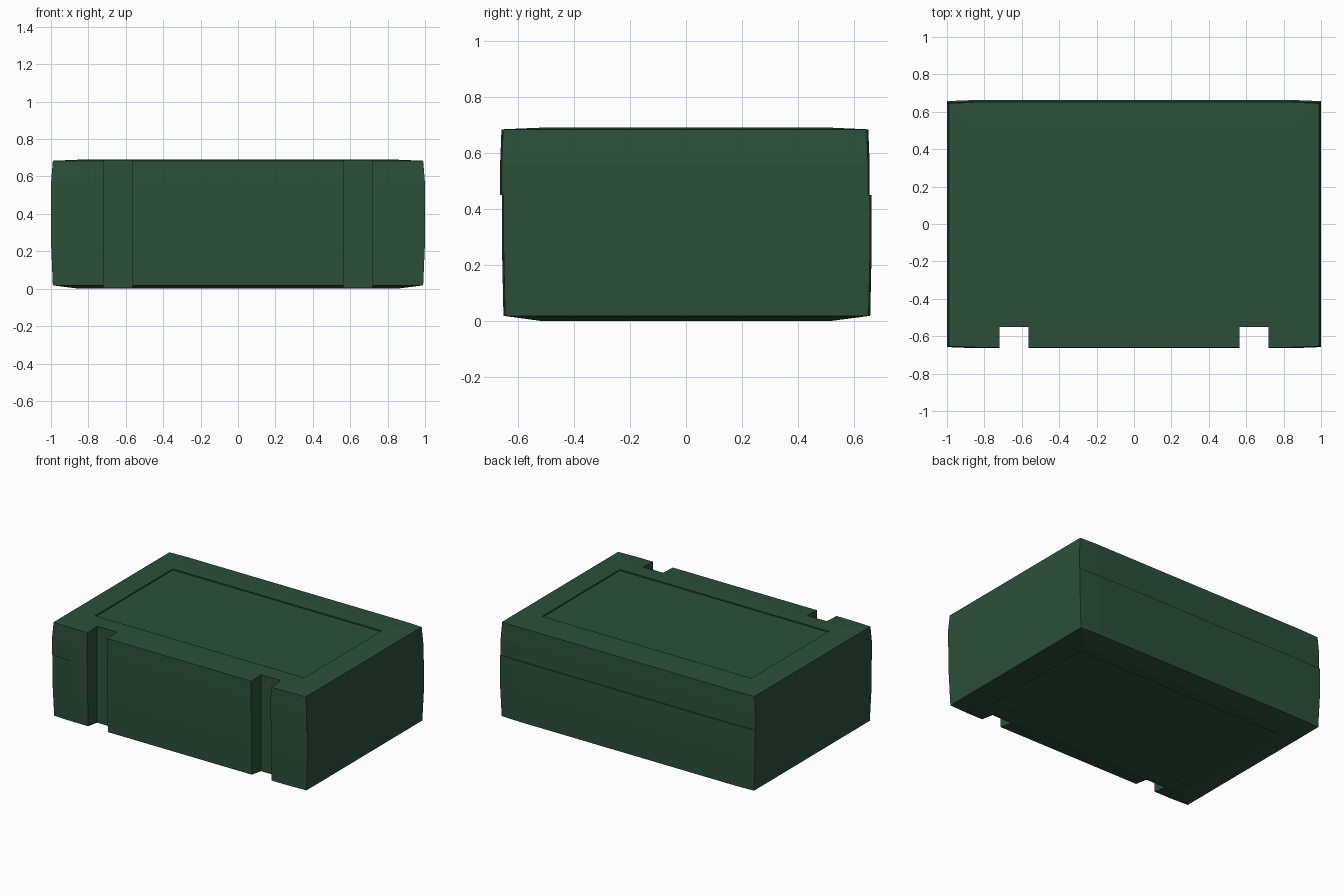
import bpy, bmesh
from mathutils import Vector

if "Cube" in bpy.data.objects:
    bpy.data.objects.remove(bpy.data.objects["Cube"])

HX, HY, TOP, SEAM = 1.0, 0.66, 0.69, 0.45

green = bpy.data.materials.new("dark_green")
green.diffuse_color = (0.025, 0.08, 0.042, 1)
green.use_nodes = True
green.node_tree.nodes["Principled BSDF"].inputs["Base Color"].default_value = green.diffuse_color


def box(name, lo, hi, cuts=()):
    """Box between two corners, sliced at the given (axis, value) planes."""
    bm = bmesh.new()
    bmesh.ops.create_cube(bm, size=1)
    for v in bm.verts:
        for i in range(3):
            v.co[i] = lo[i] if v.co[i] < 0 else hi[i]
    for axis, value in cuts:
        normal, point = Vector((0, 0, 0)), Vector((0, 0, 0))
        normal[axis], point[axis] = 1, value
        bmesh.ops.bisect_plane(bm, geom=bm.verts[:] + bm.edges[:] + bm.faces[:],
                               plane_co=point, plane_no=normal)
    return bm


def finish(name, bm):
    mesh = bpy.data.meshes.new(name)
    bm.to_mesh(mesh)
    bm.free()
    obj = bpy.data.objects.new(name, mesh)
    bpy.context.collection.objects.link(obj)
    return obj


def half_case(name, z0, z1, mid, shift):
    """One half of the case with slightly bulging sides and end face."""
    cuts = [(0, s * 0.85) for s in (-1, 1)] + [(1, s * 0.52) for s in (-1, 1)]
    cuts += [(0, 0.0), (2, mid)]
    bm = box(name, (-HX, -HY, z0), (HX, HY, z1), cuts)
    for v in bm.verts:
        x, y, z = v.co
        end_x, end_y = abs(x) > 0.99, abs(y) > 0.65
        outer = z < 0.01 or z > TOP - 0.01
        sx, sy = (1 if x > 0 else -1), (1 if y > 0 else -1)
        if end_x:
            v.co.x -= sx * (0.01 if outer else 0)
        if end_y:
            v.co.y -= sy * ((0.005 if outer else 0) + (0.006 if end_x else 0))
            v.co.y += shift
        if outer and (end_x or end_y):
            v.co.z += 0.018 if z < 0.01 else -0.006
    bmesh.ops.triangulate(bm, faces=bm.faces[:])
    obj = finish(name, bm)
    obj.data.materials.append(green)
    return obj


# Lower body and slightly forward-offset lid
body = half_case("case_body", 0.0, SEAM, 0.25, 0.003)
lid = half_case("case_lid", SEAM, TOP, 0.56, -0.004)

# Cutters: two front slots and a shallow panel recess on top and bottom
slots = [finish("slot_cutter", box("slot", (min(a, b), -0.8, -0.2), (max(a, b), -0.55, 0.9)))
         for a, b in ((0.565, 0.72), (-0.565, -0.72))]
top_recess = finish("top_recess_cutter", box("top", (-0.82, -0.43, TOP - 0.008), (0.82, 0.44, 0.8)))
bottom_recess = finish("bottom_recess_cutter", box("bottom", (-0.82, -0.43, -0.1), (0.82, 0.44, 0.008)))

for obj, recess in ((body, bottom_recess), (lid, top_recess)):
    for cutter in slots + [recess]:
        mod = obj.modifiers.new("cut", 'BOOLEAN')
        mod.operation = 'DIFFERENCE'
        mod.solver = 'EXACT'
        mod.object = cutter

for cutter in slots + [top_recess, bottom_recess]:
    cutter.hide_render = True
    cutter.hide_set(True)
